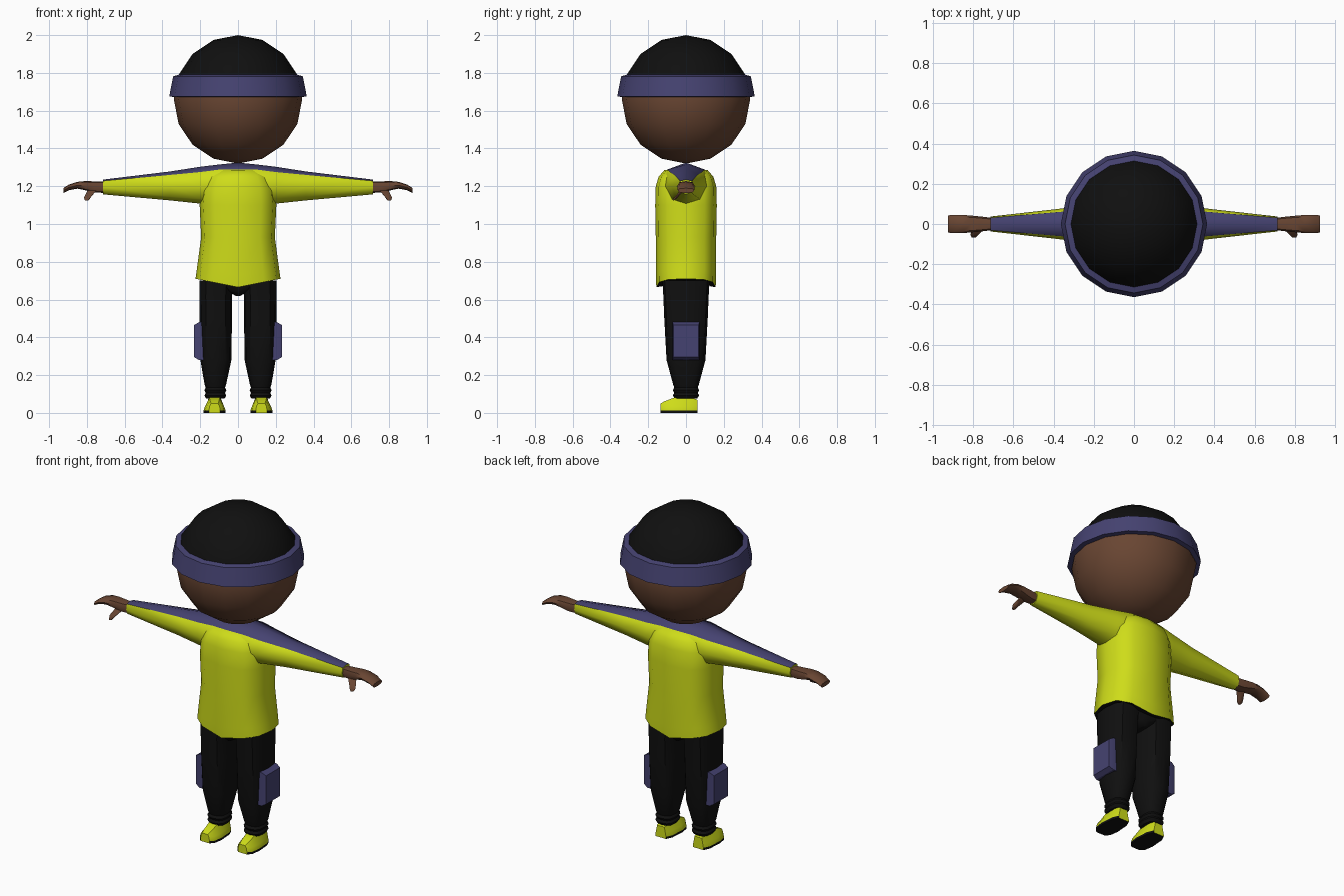
import bpy, bmesh
from math import sin, cos, pi, radians, copysign
from mathutils import Vector

if "Cube" in bpy.data.objects:
    bpy.data.objects.remove(bpy.data.objects["Cube"])


def material(name, rgb):
    m = bpy.data.materials.new(name)
    m.diffuse_color = (*rgb, 1)
    m.use_nodes = True
    m.node_tree.nodes["Principled BSDF"].inputs["Base Color"].default_value = m.diffuse_color
    return m


YELLOW = material("yellow", (0.62, 0.72, 0.01))
BLUE = material("blue", (0.06, 0.055, 0.165))
BLACK = material("black", (0.005, 0.005, 0.005))
SKIN = material("skin", (0.14, 0.06, 0.032))


def finish(name, bm, mats, angle=40, mirror=False):
    bmesh.ops.recalc_face_normals(bm, faces=bm.faces)
    me = bpy.data.meshes.new(name)
    bm.to_mesh(me)
    bm.free()
    for m in mats:
        me.materials.append(m)
    ob = bpy.data.objects.new(name, me)
    bpy.context.collection.objects.link(ob)
    bpy.ops.object.select_all(action='DESELECT')
    ob.select_set(True)
    bpy.context.view_layer.objects.active = ob
    bpy.ops.object.shade_smooth_by_angle(angle=radians(angle))
    if mirror:
        ob.modifiers.new("mirror", 'MIRROR').use_clip = True
    return ob


def loft(name, rings, mats, pick=None, caps=(True, True), angle=40, mirror=False):
    """Skin a list of equal-sized point rings; pick(i, j) chooses the material slot."""
    bm = bmesh.new()
    vs = [[bm.verts.new(p) for p in ring] for ring in rings]
    n = len(vs[0])
    for i in range(len(vs) - 1):
        for j in range(n):
            k = (j + 1) % n
            f = bm.faces.new((vs[i][j], vs[i][k], vs[i + 1][k], vs[i + 1][j]))
            f.material_index = pick(i, j) if pick else 0
    if caps[0]:
        bm.faces.new(vs[0]).material_index = pick(0, 0) if pick else 0
    if caps[1]:
        bm.faces.new(vs[-1])
    return finish(name, bm, mats, angle, mirror)


def section(rx, ry, n=12, power=1.0):
    """Rounded (power 1) to boxy (power < 1) outline."""
    pts = []
    for k in range(n):
        c, s = cos(2 * pi * k / n), sin(2 * pi * k / n)
        c, s = (0 if abs(v) < 1e-6 else copysign(abs(v) ** power, v) for v in (c, s))
        pts.append((rx * c, ry * s))
    return pts


# Head: skin below, hair above
bm = bmesh.new()
bmesh.ops.create_uvsphere(bm, u_segments=16, v_segments=8, radius=0.34)
bmesh.ops.translate(bm, verts=bm.verts, vec=(0, 0, 1.66))
for f in bm.faces:
    f.material_index = int(f.calc_center_median().z > 1.78)
finish("head", bm, [SKIN, BLACK])

# Headband
loft("headband", [[(x, y, z) for x, y in section(r, r, 16)] for r, z in
                  [(0.31, 1.668), (0.364, 1.676), (0.343, 1.782), (0.305, 1.793)]],
     [BLUE], caps=(False, False))

# Shirt body: hem dips at the front and back centre, underside is dark
body = []
for i, (z, rx, ry) in enumerate([(0.715, 0.20, 0.13), (0.71, 0.225, 0.157), (0.76, 0.218, 0.16),
                                 (0.93, 0.195, 0.16), (1.10, 0.203, 0.163), (1.20, 0.195, 0.16),
                                 (1.25, 0.17, 0.145), (1.285, 0.12, 0.115)]):
    dip = (0.045, 0.045, 0.03, 0, 0, 0, 0, 0)[i]
    body.append([(x, y, z - dip * (1 - abs(x) / rx)) for x, y in section(rx, ry, 12, 0.72)])
loft("shirt_body", body, [YELLOW, BLACK], lambda i, j: int(i == 0), angle=55)

# Sleeves and shoulder yoke: blue strip on top
sleeve = []
for x, top, ye, ze, ry, bot in [(0, 1.325, 0.10, 1.288, 0.12, 1.08),
                                (0.10, 1.315, 0.098, 1.288, 0.12, 1.09),
                                (0.20, 1.303, 0.085, 1.275, 0.103, 1.108),
                                (0.36, 1.278, 0.061, 1.260, 0.077, 1.125),
                                (0.715, 1.235, 0.031, 1.228, 0.037, 1.157)]:
    mid, low = (ze * 0.55 + bot * 0.45), (ze * 0.15 + bot * 0.85)
    half = [(ye, ze), (ry, mid), (ry * 0.7, low)]
    ring = [(0, top)] + half + [(0, bot)] + [(-y, z) for y, z in reversed(half)]
    sleeve.append([(x, y, z) for y, z in ring])
loft("sleeves", sleeve, [YELLOW, BLUE], lambda i, j: int(j in (0, 7)),
     caps=(False, True), angle=60, mirror=True)

# Mitten hands with curled fingers
loft("hands", [[(x, y, z + dz) for y, dz in section(hy, hz, 8, 0.7)] for x, z, hz, hy in
               [(0.70, 1.195, 0.030, 0.030), (0.76, 1.196, 0.030, 0.037), (0.81, 1.203, 0.024, 0.042),
                (0.85, 1.205, 0.018, 0.045), (0.895, 1.194, 0.015, 0.046), (0.925, 1.177, 0.013, 0.043)]],
     [SKIN], angle=50, mirror=True)

# Thumbs
loft("thumbs", [[(x + a, y + b, z + b * 0.6) for a, b in section(r, r, 6)] for x, y, z, r in
                [(0.765, -0.01, 1.19, 0.026), (0.785, -0.035, 1.16, 0.021),
                 (0.797, -0.052, 1.142, 0.018), (0.80, -0.057, 1.13, 0.013)]],
     [SKIN], angle=60, mirror=True)

# Trouser legs with gathered cuffs
legs = [(0.075, 0.12, 0.048, 0.058), (0.092, 0.12, 0.058, 0.070), (0.106, 0.12, 0.051, 0.062),
        (0.120, 0.12, 0.058, 0.070), (0.134, 0.12, 0.051, 0.062), (0.150, 0.12, 0.057, 0.068),
        (0.28, 0.117, 0.082, 0.103), (0.50, 0.118, 0.086, 0.115), (0.62, 0.118, 0.087, 0.120),
        (0.70, 0.115, 0.090, 0.125)]
loft("trouser_legs", [[(c + x, y, z) for x, y in section(rx, ry, 12, 0.72)] for z, c, rx, ry in legs],
     [BLACK], mirror=True)

# Trouser seat
loft("trouser_seat", [[(x, y, z) for x, y in section(rx, ry, 12, 0.72)] for z, rx, ry in
                      [(0.62, 0.012, 0.09), (0.645, 0.06, 0.115), (0.71, 0.19, 0.125)]], [BLACK])

# Side pockets on the legs
loft("leg_pockets", [[(x, sy * hy, 0.38 + sz * hz) for sy, sz in ((-1, -1), (1, -1), (1, 1), (-1, 1))]
                     for x, hy, hz in [(0.17, 0.072, 0.10), (0.207, 0.072, 0.10), (0.232, 0.066, 0.085)]],
     [BLUE], angle=20, mirror=True)

# Shoes with dark soles
shoe = []
for y, w, t, h in [(-0.135, 0.030, 0.018, 0.050), (-0.112, 0.050, 0.023, 0.062),
                   (-0.06, 0.058, 0.027, 0.082), (0.025, 0.052, 0.030, 0.084),
                   (0.062, 0.035, 0.024, 0.068)]:
    half = [(w, 0), (w, 0.013), (w * 0.86, 0.036), (t, h)]
    ring = [(-x, z) for x, z in half] + list(reversed(half))
    shoe.append([(0.124 + x, y, z) for x, z in ring])
loft("shoes", shoe, [YELLOW, BLACK], lambda i, j: int(j in (0, 6, 7)) if j else int(i > 0),
     angle=35, mirror=True)
# Dark sole edge follows the first ring
ob = bpy.data.objects["shoes"]
for p in ob.data.polygons:
    if p.center.z < 0.012:
        p.material_index = 1
